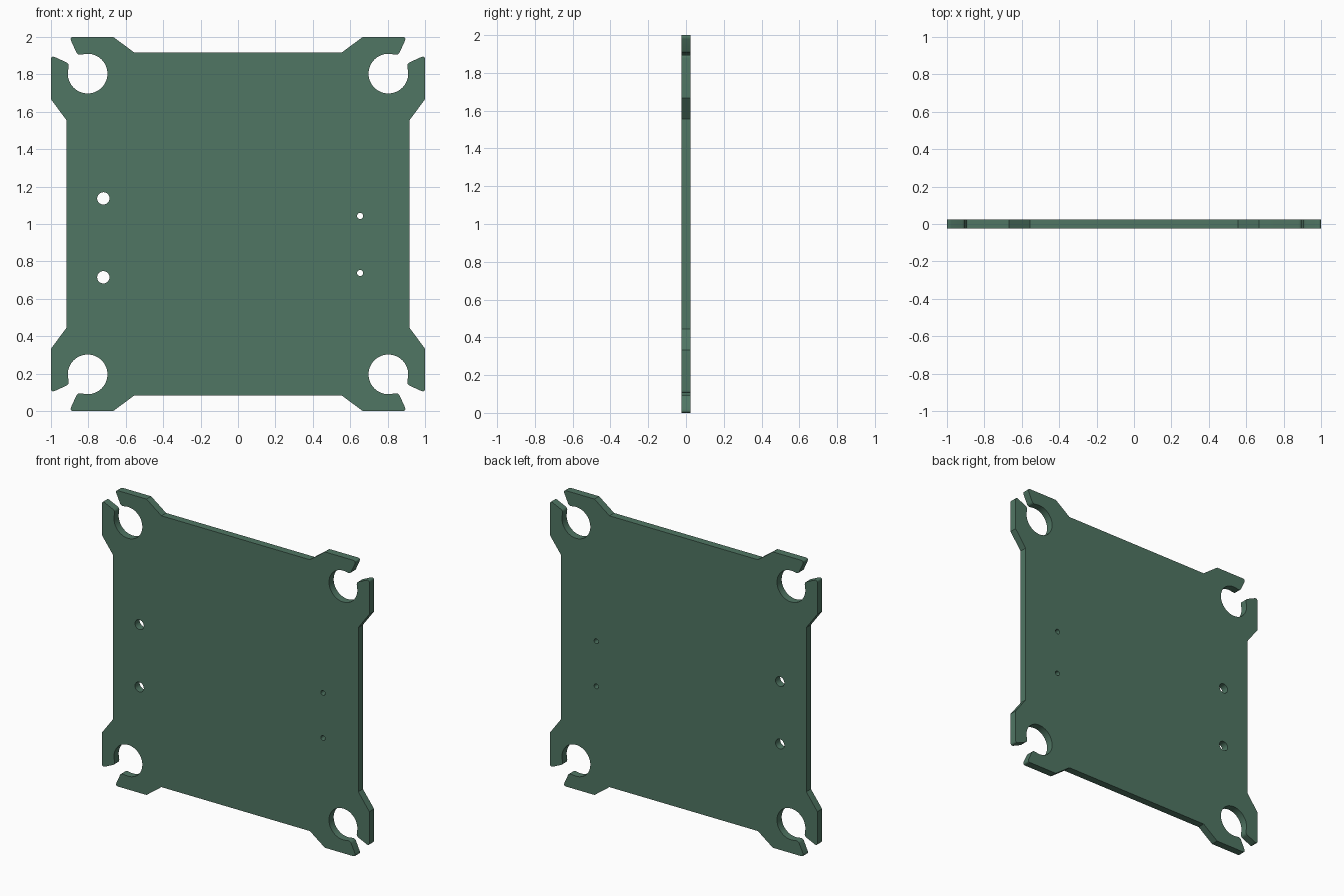
import bpy
from math import sin, cos, radians, pi
from mathutils import Vector

if "Cube" in bpy.data.objects:
    bpy.data.objects.remove(bpy.data.objects["Cube"])

HALF_THICK = 0.025
HOLE_C, HOLE_R = 0.804, 0.106


def circle(cx, cy, r, n=48):
    return [(cx + r * cos(2 * pi * i / n), cy + r * sin(2 * pi * i / n)) for i in range(n)]


def fillet(prev, corner, nxt, d, n=6):
    """Round a corner, starting at distance d along each edge."""
    p, c, q = Vector(prev), Vector(corner), Vector(nxt)
    a, b = c + (p - c).normalized() * d, c + (q - c).normalized() * d
    pts = []
    for i in range(n + 1):
        t = i / n
        pts.append(tuple(a * (1 - t) ** 2 + c * 2 * t * (1 - t) + b * t * t))
    return pts


def corner_profile():
    """Top right corner: hooked lips around an open round socket."""
    a0 = 76
    hit = (HOLE_C + HOLE_R * cos(radians(a0)), HOLE_C + HOLE_R * sin(radians(a0)))
    shoulder, tip, lip = (0.667, 1.0), (0.902, 1.0), (0.858, 0.904)
    half = [(0.555, 0.917), shoulder]
    half += fillet(shoulder, tip, lip, 0.025)
    half += fillet(tip, lip, hit, 0.016)
    sweep = (90 - a0) + 360 - a0
    arc = []
    for i in range(57):
        a = radians(a0 + sweep * i / 56)
        arc.append((HOLE_C + HOLE_R * cos(a), HOLE_C + HOLE_R * sin(a)))
    return half + arc + [(y, x) for x, y in reversed(half)]


# Outline: the same corner turned four times
outline, corner = [], corner_profile()
for _ in range(4):
    outline += corner
    corner = [(y, -x) for x, y in corner]

# Mounting holes: large pair on the left, small pair on the right
loops = [outline]
for x, z, r in ((-0.72, 0.137, 0.033), (-0.72, -0.285, 0.033),
                (0.653, 0.043, 0.0165), (0.653, -0.262, 0.0165)):
    loops.append(circle(x, z, r, 32))

# Plate: filled profile given thickness and stood upright
curve = bpy.data.curves.new("mounting_plate", 'CURVE')
curve.dimensions = '2D'
curve.fill_mode = 'BOTH'
curve.extrude = HALF_THICK
for pts in loops:
    s = curve.splines.new('POLY')
    s.points.add(len(pts) - 1)
    for p, (x, y) in zip(s.points, pts):
        p.co = (x, y, 0, 1)
    s.use_cyclic_u = True
plate = bpy.data.objects.new("mounting_plate", curve)
bpy.context.collection.objects.link(plate)
plate.rotation_euler = (pi / 2, 0, 0)
plate.location = (0, 0, 1)
bpy.context.view_layer.objects.active = plate
plate.select_set(True)
bpy.ops.object.convert(target='MESH')
plate = bpy.context.object

# Join the cap and wall edges, and make the faces point outward
bpy.ops.object.mode_set(mode='EDIT')
bpy.ops.mesh.select_all(action='SELECT')
bpy.ops.mesh.remove_doubles(threshold=0.0002)
bpy.ops.mesh.normals_make_consistent(inside=False)
bpy.ops.object.mode_set(mode='OBJECT')
bpy.ops.object.transform_apply(location=True, rotation=True, scale=True)
bpy.ops.object.shade_smooth_by_angle(angle=radians(30))

# Green finish
green = bpy.data.materials.new("plate_green")
green.diffuse_color = (0.08, 0.18, 0.125, 1)
green.use_nodes = True
green.node_tree.nodes["Principled BSDF"].inputs["Base Color"].default_value = green.diffuse_color
plate.data.materials.clear()
plate.data.materials.append(green)
